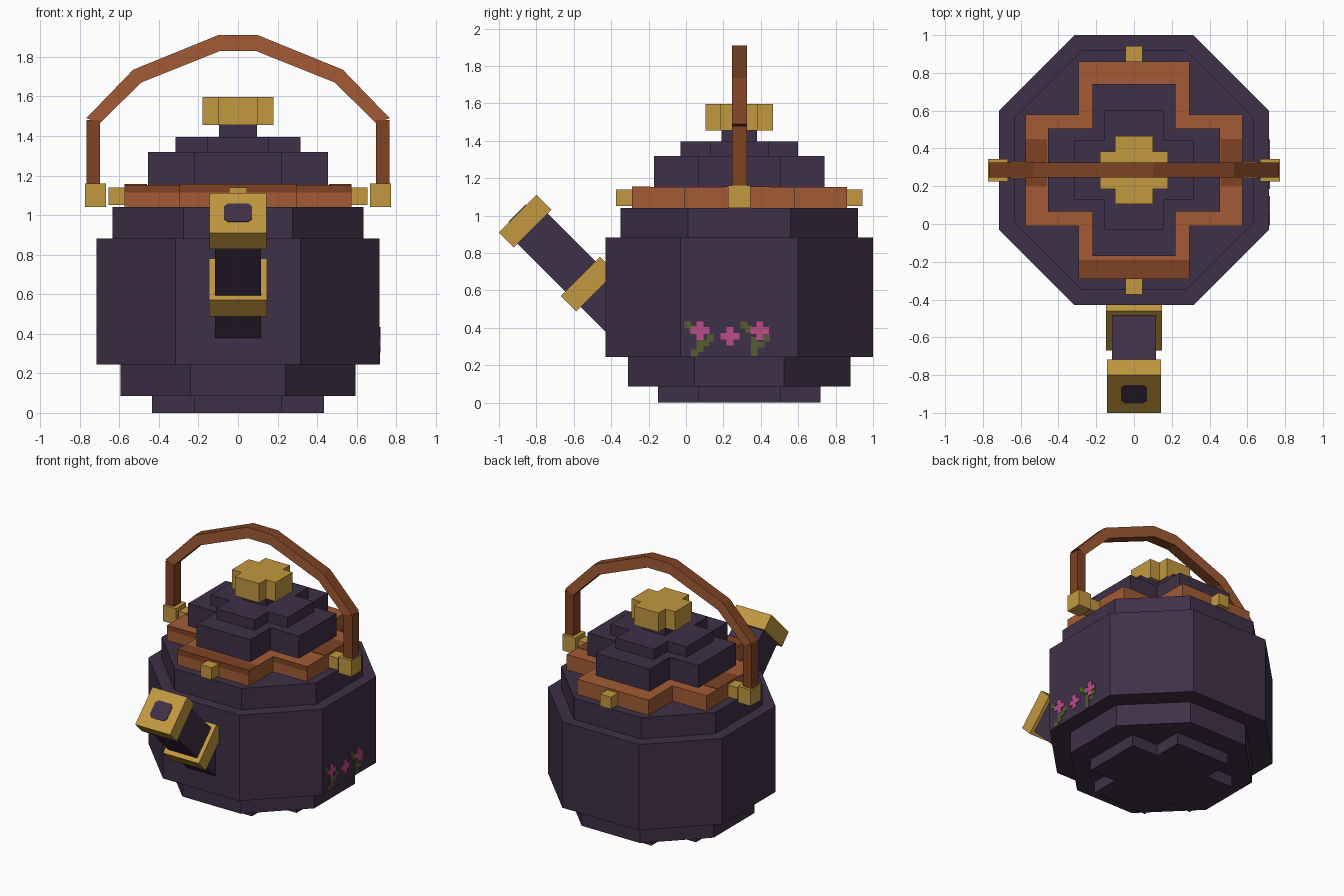
import bpy, bmesh, math
from mathutils import Matrix, Vector

if "Cube" in bpy.data.objects:
    bpy.data.objects.remove(bpy.data.objects["Cube"])

CY = 0.285  # pot axis


def mat(name, r, g, b):
    m = bpy.data.materials.new(name)
    lin = [((c / 255 + 0.055) / 1.055) ** 2.4 for c in (r, g, b)]
    m.diffuse_color = (*lin, 1)
    m.use_nodes = True
    m.node_tree.nodes["Principled BSDF"].inputs["Base Color"].default_value = m.diffuse_color
    return m


PURPLE = mat("dark purple", 63, 48, 72)
COPPER = mat("copper", 162, 91, 53)
DARK_COPPER = mat("dark copper", 126, 66, 36)
GOLD = mat("gold", 194, 152, 64)
PINK = mat("pink", 188, 76, 138)
GREEN = mat("leaf green", 84, 94, 48)


def prism(name, outline, depth, mats, matrix=Matrix(), rule=None):
    """Extrude a 2D outline along local z; rule(normal) picks the material."""
    bm = bmesh.new()
    base = bm.faces.new([bm.verts.new((x, y, 0)) for x, y in outline])
    top = bmesh.ops.extrude_face_region(bm, geom=[base])["geom"]
    bmesh.ops.translate(bm, vec=(0, 0, depth),
                        verts=[v for v in top if isinstance(v, bmesh.types.BMVert)])
    bm.transform(matrix)
    bmesh.ops.recalc_face_normals(bm, faces=bm.faces)
    for f in bm.faces:
        f.material_index = rule(f.normal) if rule else 0
    me = bpy.data.meshes.new(name)
    bm.to_mesh(me)
    bm.free()
    for m in mats:
        me.materials.append(m)
    ob = bpy.data.objects.new(name, me)
    bpy.context.collection.objects.link(ob)
    return ob


def octagon(r, h):
    return [(r, -h), (r, h), (h, r), (-h, r), (-r, h), (-r, -h), (-h, -r), (h, -r)]


def cross(r, h):
    return [(r, -h), (r, h), (h, h), (h, r), (-h, r), (-h, h),
            (-r, h), (-r, -h), (-h, -h), (-h, -r), (h, -r), (h, -h)]


def rect(a, b):
    return [(-a, -b), (a, -b), (a, b), (-a, b)]


def tier(name, outline, z0, z1, mats, rule=None):
    return prism(name, outline, z1 - z0, mats, Matrix.Translation((0, CY, z0)), rule)


def box(name, x0, x1, y0, y1, z0, z1, m):
    c = Matrix.Translation(((x0 + x1) / 2, (y0 + y1) / 2, z0))
    return prism(name, rect(abs(x1 - x0) / 2, abs(y1 - y0) / 2), z1 - z0, [m], c)


# Pot body
tier("foot", cross(0.435, 0.22), 0, 0.085, [PURPLE])
tier("lower_body", octagon(0.595, 0.24), 0.085, 0.25, [PURPLE])
tier("body", octagon(0.715, 0.315), 0.245, 0.882, [PURPLE])
tier("shoulder", octagon(0.635, 0.275), 0.88, 1.04, [PURPLE])

# Copper collar, its front rim darker
tier("collar", cross(0.575, 0.295), 1.04, 1.115, [COPPER])
tier("collar_rim", cross(0.575, 0.295), 1.115, 1.153, [COPPER, DARK_COPPER],
     lambda n: 1 if n.y < -0.5 else 0)
box("collar_front_patch", -0.295, 0.295, -0.29, -0.19, 1.15, 1.156, DARK_COPPER)
for s in (-1, 1):
    box("collar_side_patch", s * 0.46, s * 0.575, 0.2, 0.45, 1.15, 1.156, DARK_COPPER)

# Lid and knob
tier("lid", cross(0.455, 0.22), 1.15, 1.318, [PURPLE])
tier("lid_top", cross(0.315, 0.157), 1.318, 1.395, [PURPLE])
tier("knob_stem", rect(0.095, 0.095), 1.395, 1.455, [PURPLE])
tier("knob", cross(0.18, 0.1), 1.455, 1.597, [GOLD])

# Gold pegs and handle mounts
for s in (-1, 1):
    box("side_peg", s * 0.57, s * 0.655, 0.24, 0.33, 1.05, 1.14, GOLD)
    y = CY + s * 0.615
    box("end_peg", -0.045, 0.045, y - 0.043, y + 0.043, 1.05, 1.14, GOLD)
    box("handle_mount", s * 0.668, s * 0.773, 0.225, 0.345, 1.04, 1.16, GOLD)
    box("handle_post", s * 0.697, s * 0.767, 0.245, 0.325, 1.16, 1.48, DARK_COPPER)

# Handle arch: segments in the xz plane extruded along y
outer = [(0.767, 1.49), (0.53, 1.735), (0.1, 1.91)]
inner = [(0.697, 1.465), (0.49, 1.67), (0.09, 1.83)]
outer += [(-x, z) for x, z in reversed(outer)]
inner += [(-x, z) for x, z in reversed(inner)]
stand = Matrix.Translation((0, 0.325, 0)) @ Matrix.Rotation(math.pi / 2, 4, 'X')
for i in range(5):
    prism("handle_arch", [outer[i], outer[i + 1], inner[i + 1], inner[i]], 0.08,
          [DARK_COPPER, COPPER], stand, lambda n: 1 if abs(n.y) > 0.9 else 0)

# Spout: tilted 45 degrees, local z runs outward along its axis
tilt = Matrix.Translation((0, 0.055, 0.055)) @ Matrix.Rotation(math.pi / 4, 4, 'X')


def spout_part(name, outline, s0, s1, m):
    prism(name, outline, s1 - s0, [m], tilt @ Matrix.Translation((0, 0, s0)))


spout_part("spout", rect(0.117, 0.115), 0.45, 1.25, PURPLE)
spout_part("spout_band", rect(0.147, 0.148), 0.76, 0.877, GOLD)
spout_part("spout_tip", rect(0.143, 0.143), 1.237, 1.351, GOLD)
hole = [(-0.07, -0.045), (-0.05, -0.065), (0.05, -0.065), (0.07, -0.045),
        (0.07, 0.045), (0.05, 0.065), (-0.05, 0.065), (-0.07, 0.045)]
spout_part("spout_mouth", hole, 1.349, 1.355, PURPLE)


# Painted flowers on the right side
def dab(name, y, z, hy, hz, m, lift=0.004):
    box(name, 0.713, 0.715 + lift, y - hy, y + hy, z - hz, z + hz, m)


for y, z in ((0.075, 0.385), (0.235, 0.355), (0.395, 0.385)):
    dab("petals_wide", y, z, 0.05, 0.018, PINK, 0.006)
    dab("petals_tall", y, z, 0.018, 0.05, PINK, 0.0055)
for y, z in ((0.01, 0.415), (0.035, 0.393), (0.13, 0.345), (0.105, 0.32),
             (0.045, 0.265), (0.31, 0.415), (0.335, 0.393), (0.43, 0.345)):
    dab("leaf", y, z, 0.018, 0.018, GREEN)
dab("stem", 0.075, 0.305, 0.018, 0.035, GREEN)
dab("stem", 0.365, 0.3, 0.018, 0.05, GREEN)
dab("stem_foot", 0.385, 0.31, 0.035, 0.015, GREEN, 0.003)
